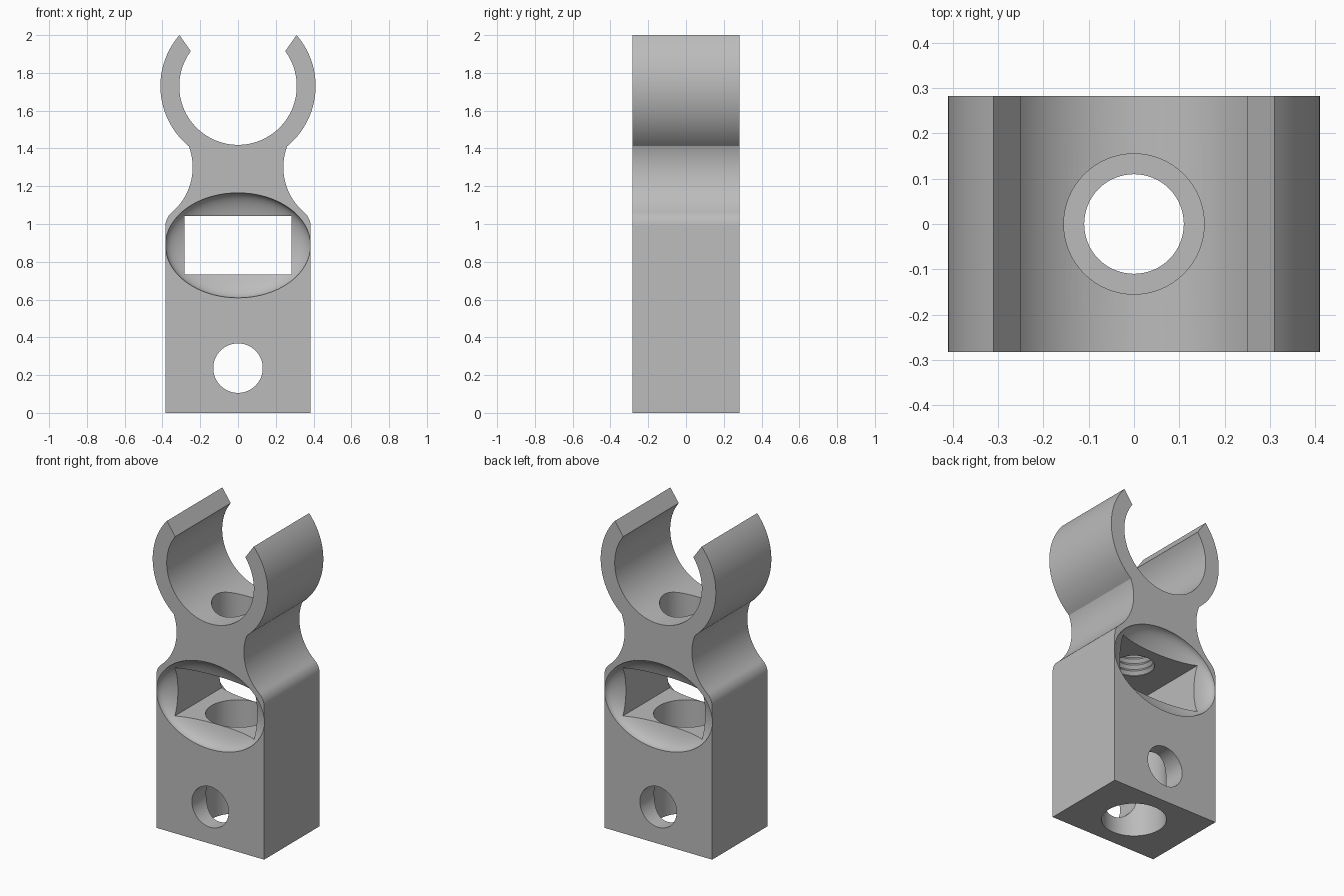
import bpy, bmesh
from math import sin, cos, pi, atan2, hypot, sqrt
from mathutils import Matrix

cube = bpy.data.objects.get("Cube")
if cube:
    bpy.data.objects.remove(cube, do_unlink=True)

HALF_W, HALF_D = 0.385, 0.283
RING_Z, RING_R, BORE_R = 1.73, 0.411, 0.311
WIN_Z = 0.887

grey = bpy.data.materials.new("plain grey")
grey.use_nodes = True
COLOUR = (0.5, 0.5, 0.5, 1)
grey.diffuse_color = COLOUR
grey.node_tree.nodes["Principled BSDF"].inputs["Base Color"].default_value = COLOUR


def make(name, bm):
    bmesh.ops.recalc_face_normals(bm, faces=bm.faces)
    mesh = bpy.data.meshes.new(name)
    bm.to_mesh(mesh)
    bm.free()
    mesh.materials.append(grey)
    obj = bpy.data.objects.new(name, mesh)
    bpy.context.collection.objects.link(obj)
    return obj


def arc(cx, cz, r, a0, a1, n):
    return [(cx + r * cos(a0 + (a1 - a0) * i / n), cz + r * sin(a0 + (a1 - a0) * i / n))
            for i in range(n + 1)]


def cut(target, cutter):
    mod = target.modifiers.new("cut", "BOOLEAN")
    mod.operation, mod.solver, mod.object = "DIFFERENCE", "EXACT", cutter
    bpy.context.view_layer.objects.active = target
    bpy.ops.object.modifier_apply(modifier=mod.name)
    bpy.data.objects.remove(cutter, do_unlink=True)


# Outline of the right half: shoulder fillet, concave neck, open clip ring
neck_r, neck_x, neck_z, fillet = 0.3125, 0.5525, 1.3, 0.1
c = (neck_x - HALF_W + fillet) / (neck_r + fillet)
tangent = atan2(sqrt(1 - c * c), c)
fil_z = neck_z - (neck_r + fillet) * sin(tangent)
join = (0.26, 1.412)
tip = atan2(0.27, 0.31)
bore_tip = atan2(0.185, 0.25)
half = [(HALF_W, 0)]
half += arc(HALF_W - fillet, fil_z, fillet, 0, tangent, 10)
half += arc(neck_x, neck_z, neck_r, pi + tangent, atan2(join[1] - neck_z, join[0] - neck_x), 24)[1:]
half += arc(0, RING_Z, RING_R, atan2(join[1] - RING_Z, join[0]), tip, 36)[1:]
half += arc(0, RING_Z, BORE_R, bore_tip, -pi / 2, 48)
outline = half + [(-x, z) for x, z in reversed(half[:-1])]

bm = bmesh.new()
face = bm.faces.new([bm.verts.new((x, -HALF_D, z)) for x, z in outline])
side = bmesh.ops.extrude_face_region(bm, geom=[face])
bmesh.ops.translate(bm, vec=(0, 2 * HALF_D, 0),
                    verts=[v for v in side["geom"] if isinstance(v, bmesh.types.BMVert)])
body = make("clip_body", bm)

# Rectangular window through the body
bm = bmesh.new()
bmesh.ops.create_cube(bm, size=1, matrix=Matrix.Translation((0, 0, WIN_Z))
                      @ Matrix.Diagonal((0.566, 1, 0.31, 1)))
cut(body, make("window_cutter", bm))

# Rounded oval recess around the window, front and back
for y in (-HALF_D, HALF_D):
    bm = bmesh.new()
    bmesh.ops.create_uvsphere(bm, u_segments=64, v_segments=32, radius=1,
                              matrix=Matrix.Translation((0, y, WIN_Z))
                              @ Matrix.Diagonal((0.3845, 0.11, 0.278, 1)))
    cut(body, make("recess_cutter", bm))

# Cross hole near the foot
bm = bmesh.new()
bmesh.ops.create_cone(bm, cap_ends=True, segments=64, radius1=0.131, radius2=0.131, depth=1,
                      matrix=Matrix.Translation((0, 0, 0.237)) @ Matrix.Rotation(pi / 2, 4, "X"))
cut(body, make("cross_hole_cutter", bm))

# Stepped vertical bore: wide socket, threaded middle, counterbore at the top
profile = [(0.19, -0.1), (0.19, 0.85), (0.11, 0.85)]
pitch = 0.04
for i in range(5):
    z = 1.03 + i * pitch
    profile += [(0.11, z), (0.127, z + pitch / 2)]
profile += [(0.11, 1.23), (0.155, 1.23), (0.155, 1.6)]
SEG = 64
bm = bmesh.new()
rings = [[bm.verts.new((r * cos(2 * pi * k / SEG), r * sin(2 * pi * k / SEG), z))
          for k in range(SEG)] for r, z in profile]
for low, high in zip(rings, rings[1:]):
    for k in range(SEG):
        n = (k + 1) % SEG
        bm.faces.new((low[k], low[n], high[n], high[k]))
bm.faces.new(rings[0])
bm.faces.new(rings[-1])
cut(body, make("bore_cutter", bm))

# Smooth curved walls, keep the crisp edges
bpy.ops.object.select_all(action="DESELECT")
body.select_set(True)
bpy.context.view_layer.objects.active = body
bpy.ops.object.shade_smooth_by_angle(angle=pi / 7)
